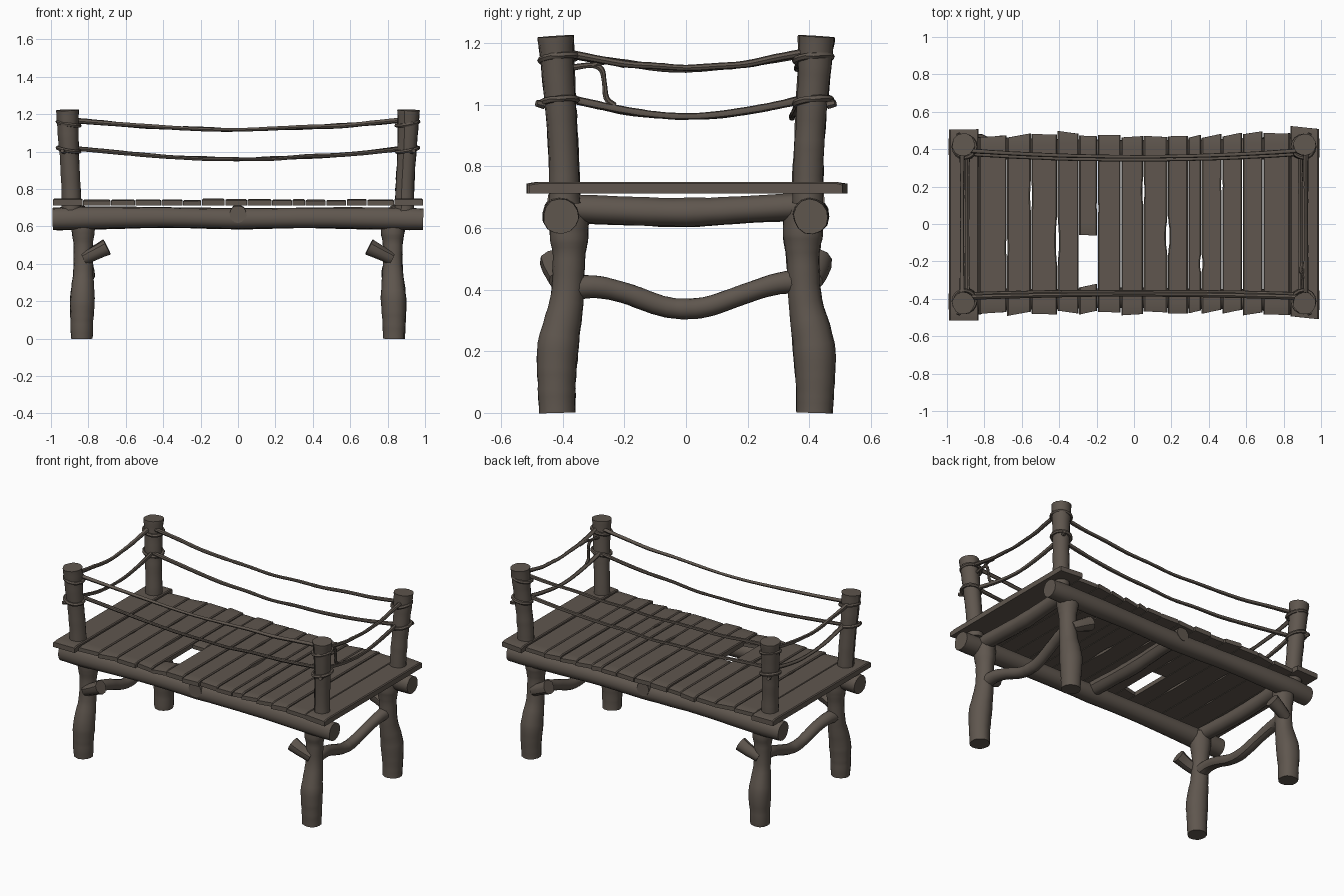
import bpy, bmesh, math, random
from mathutils import Vector

if "Cube" in bpy.data.objects:
    bpy.data.objects.remove(bpy.data.objects["Cube"])

random.seed(7)
wood = bpy.data.materials.new("weathered brown wood")
wood.diffuse_color = (0.115, 0.094, 0.077, 1)
wood.use_nodes = True
wood.node_tree.nodes["Principled BSDF"].inputs["Base Color"].default_value = wood.diffuse_color


def finish(name, bm, angle=40):
    bmesh.ops.recalc_face_normals(bm, faces=bm.faces)
    me = bpy.data.meshes.new(name)
    bm.to_mesh(me)
    bm.free()
    me.materials.append(wood)
    ob = bpy.data.objects.new(name, me)
    bpy.context.collection.objects.link(ob)
    bpy.ops.object.select_all(action='DESELECT')
    ob.select_set(True)
    bpy.context.view_layer.objects.active = ob
    bpy.ops.object.shade_smooth_by_angle(angle=math.radians(angle))
    return ob


def spline(a, b, c, d, t):
    return 0.5 * (2 * b + (c - a) * t + (2 * a - 5 * b + 4 * c - d) * t * t
                  + (3 * b - a - 3 * c + d) * t ** 3)


def log(name, pts, sides=14, steps=5, rough=0.04, closed=False):
    """Knobbly tube through points (x, y, z, radius)."""
    P = [Vector(p) for p in pts]
    n = len(P)
    path = []
    for i in range(n if closed else n - 1):
        ids = [(i + k) % n if closed else min(max(i + k, 0), n - 1) for k in (-1, 0, 1, 2)]
        path += [spline(*[P[j] for j in ids], s / steps) for s in range(steps)]
    if not closed:
        path.append(P[-1])
    bm = bmesh.new()
    rings, m, u = [], len(path), None
    lump = [1 + random.uniform(-rough, rough) for _ in range(sides)]
    for i, p in enumerate(path):
        a = path[(i - 1) % m if closed else max(i - 1, 0)]
        b = path[(i + 1) % m if closed else min(i + 1, m - 1)]
        t = (b.xyz - a.xyz).normalized()
        if u is None:
            u = t.orthogonal()
        u = (u - t * u.dot(t)).normalized()
        v = t.cross(u)
        k = 1 + random.uniform(-rough, rough) * 0.6
        rings.append([bm.verts.new(p.xyz + (u * math.cos(q) + v * math.sin(q)) * p.w * k * lump[j])
                      for j, q in enumerate([2 * math.pi * s / sides for s in range(sides)])])
    for i in range(m if closed else m - 1):
        r, s = rings[i], rings[(i + 1) % m]
        for j in range(sides):
            k = (j + 1) % sides
            bm.faces.new((r[j], r[k], s[k], s[j]))
    if not closed:
        bm.faces.new(rings[0])
        bm.faces.new(rings[-1])
    return finish(name, bm)


# legs, posts, branch stubs and rope wraps at the four corners
for sx, xn in ((-1, "left"), (1, "right")):
    for sy, yn in ((-1, "front"), (1, "back")):
        tag = f"{yn}_{xn}"
        log("leg_" + tag, [(sx * x, sy * y, z, r) for x, y, z, r in (
            (.835, .418, 0, .059), (.835, .42, .1, .062), (.832, .415, .22, .067),
            (.828, .388, .36, .054), (.828, .38, .5, .053), (.828, .38, .58, .063),
            (.83, .38, .66, .062))])
        log("post_" + tag, [(sx * x, sy * y, z, r) for x, y, z, r in (
            (.89, .395, .68, .052), (.892, .397, .8, .05), (.90, .405, .95, .05),
            (.908, .416, 1.1, .054), (.912, .424, 1.222, .06))])
        log("branch_stub_" + tag, [(sx * .82, sy * .41, .43, .035), (sx * .76, sy * .425, .46, .038),
                                   (sx * .70, sy * .43, .49, .045)], sides=10, steps=3)
        for z, r in ((1.01, .058), (1.15, .059)):
            log("rope_wrap_" + tag, [(sx * .906 + r * math.cos(a), sy * .413 + r * math.sin(a),
                                      z + .012 * math.sin(a + sx), .011)
                                     for a in [k * math.pi / 4 for k in range(8)]],
                sides=6, steps=2, closed=True)
        log("rope_knot_" + tag, [(sx * .93, sy * .46, 1.0, .014), (sx * .94, sy * .485, 1.005, .011)],
            sides=6, steps=2)

# long beams under the deck
for sy, n in ((-1, "front"), (1, "back")):
    log("long_beam_" + n, [(x, sy * y, z, r) for x, y, z, r in (
        (-.99, .40, .64, .06), (-.8, .405, .645, .061), (-.4, .40, .648, .055),
        (0, .395, .642, .056), (.4, .40, .646, .055), (.8, .405, .642, .06),
        (.99, .405, .638, .057))], steps=4)

# cross beams and sagging stretchers between front and back
for x, n, e in ((-.84, "left", .40), (.84, "right", .40), (.0, "middle", .45)):
    log("cross_beam_" + n, [(x, -e, .665, .045), (x, -.2, .655, .045), (x, 0, .65, .046),
                            (x, .2, .66, .043), (x, e, .672, .045)])
for sx, n in ((-1, "left"), (1, "right")):
    log("stretcher_" + n, [(sx * x, y, z, r) for x, y, z, r in (
        (.825, -.40, .40, .045), (.82, -.30, .41, .037), (.81, -.2, .39, .035), (.80, -.08, .348, .034),
        (.80, 0, .338, .034), (.80, .08, .348, .034), (.81, .2, .39, .033),
        (.82, .30, .42, .036), (.825, .40, .43, .045))], sides=12)

# deck planks: slits are bites out of the shared edge (x, y low, y high, width)
edges = [-.99, -.83, -.68, -.55, -.41, -.295, -.195, -.07, .05, .18, .29, .36, .47, .58, .69, .835, .99]
slits = [(-.41, -.24, .06, .016), (.18, -.17, .04, .02), (.36, -.26, -.16, .014), (.05, .1, .25, .012),
         (-.195, .06, .12, .012), (-.55, .05, .25, .01), (.47, .17, .25, .01), (-.68, -.17, -.08, .01)]


def bite(edge, y):
    w = .002
    for x, a, b, d in slits:
        if x == edge and a < y < b:
            w = max(w, d * .5 * min(1, 3 * min(y - a, b - y) / (b - a)))
    return w


def plank(name, x0, x1, y0, y1, zb, zt):
    bm = bmesh.new()
    n = max(2, int((y1 - y0) / .03))
    skew = random.uniform(-.012, .012)
    rows = []
    for i in range(n + 1):
        y = y0 + (y1 - y0) * i / n
        l, r = x0 + bite(x0, y), x1 - bite(x1, y)
        dy = skew if i in (0, n) else 0
        c = .006 if i in (0, n) else 0
        rows.append([bm.verts.new(p) for p in (
            (l, y - dy, zb), (r, y + dy, zb), (r, y + dy, zt - .005 - c), (r - .006, y + dy, zt - c),
            (l + .006, y - dy, zt - c), (l, y - dy, zt - .005 - c))])
    for a, b in zip(rows, rows[1:]):
        for j in range(6):
            k = (j + 1) % 6
            bm.faces.new((a[j], a[k], b[k], b[j]))
    bm.faces.new(rows[0])
    bm.faces.new(rows[-1])
    finish(name, bm, 25)


for i, (a, b) in enumerate(zip(edges, edges[1:])):
    end = .508 if i in (0, len(edges) - 2) else .478
    y0, y1 = -end + random.uniform(-.01, .01), end + random.uniform(-.012, .012)
    zt = .75 if end > .5 else .746 + random.uniform(-.004, .003)
    if a == -.295:  # broken plank leaves a hole
        plank("broken_plank_front", a, b, y0, -.33, .712, zt)
        plank("broken_plank_back", a, b, -.06, y1, .712, zt)
    else:
        plank(f"plank_{i}", a, b, y0, y1, .712, zt)

# rope rails: long sides then short sides
for z0, z1, n in ((1.168, 1.118, "upper"), (1.02, .96, "lower")):
    inset = .008 if n == "upper" else -.008
    for sy, s in ((-1, "front"), (1, "back")):
        ym = .37 if sy < 0 else .352
        log(f"{n}_rope_{s}", [(.89 * t, sy * (ym + inset + (.385 - ym) * t * t),
                               z1 + (z0 - z1) * abs(t) ** 1.7 + random.uniform(-.004, .004),
                               .0095 + .003 * abs(t)) for t in [k / 5 for k in range(-5, 6)]],
            sides=8, steps=4, rough=.1)
    for sx, s in ((-1, "left"), (1, "right")):
        log(f"{n}_rope_{s}", [(sx * (.905 + inset * 1.8), .385 * t,
                               z1 + (z0 - z1) * abs(t) ** 1.6 + random.uniform(-.003, .003),
                               .0105 + .003 * abs(t)) for t in [k / 4 for k in range(-4, 5)]],
            sides=8, steps=4, rough=.1)

# loose twig linking the right-hand ropes
log("loose_twig", [(.9, -.37, 1.12, .011), (.9, -.31, 1.128, .009), (.9, -.275, 1.115, .01),
                   (.897, -.265, 1.07, .008), (.893, -.258, 1.02, .01), (.891, -.23, .998, .009)],
    sides=7, steps=4)
log("twig_fork", [(.9, -.30, 1.128, .009), (.905, -.26, 1.138, .008), (.915, -.2, 1.128, .01)],
    sides=7, steps=4)
